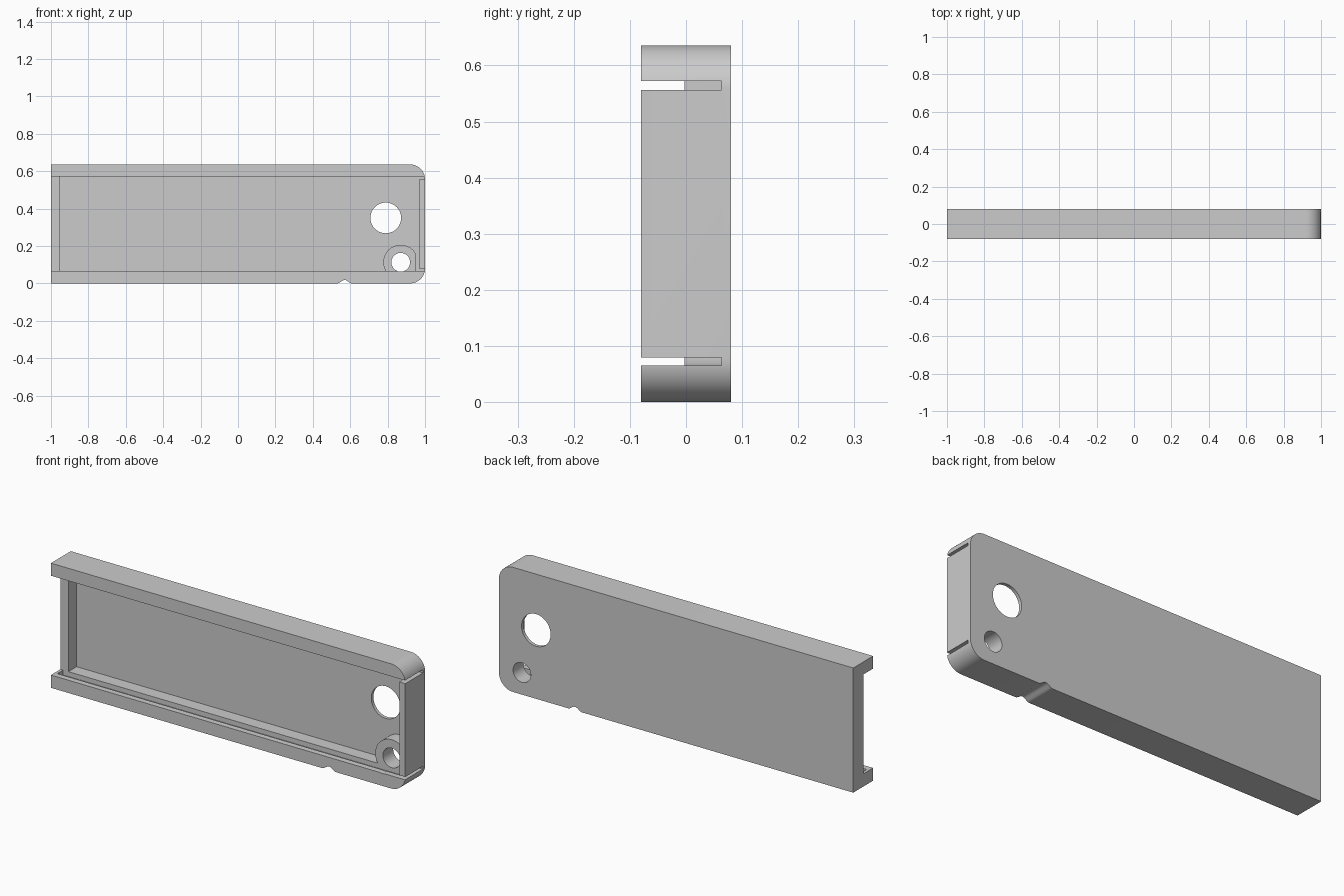
import bpy, bmesh
from math import sin, cos, pi, radians

cube = bpy.data.objects.get("Cube")
if cube:
    bpy.data.objects.remove(cube, do_unlink=True)

FRONT, BACK = -0.08, 0.08      # outer faces
FLOOR, LEDGE = 0.063, -0.003   # pocket floor and inner ledge height
LOW, HIGH, TOP = 0.065, 0.572, 0.636

grey = bpy.data.materials.new("plain grey")
grey.use_nodes = True
grey.diffuse_color = (0.6, 0.6, 0.6, 1)
grey.node_tree.nodes["Principled BSDF"].inputs["Base Color"].default_value = (0.6, 0.6, 0.6, 1)


def prism(name, outline, y0, y1):
    """Extrude an x-z outline from y0 to y1."""
    bm = bmesh.new()
    face = bm.faces.new([bm.verts.new((x, y0, z)) for x, z in outline])
    new = bmesh.ops.extrude_face_region(bm, geom=[face])["geom"]
    moved = [v for v in new if isinstance(v, bmesh.types.BMVert)]
    bmesh.ops.translate(bm, verts=moved, vec=(0, y1 - y0, 0))
    bmesh.ops.recalc_face_normals(bm, faces=bm.faces)
    mesh = bpy.data.meshes.new(name)
    bm.to_mesh(mesh)
    bm.free()
    mesh.materials.append(grey)
    ob = bpy.data.objects.new(name, mesh)
    bpy.context.collection.objects.link(ob)
    return ob


def arc(cx, cz, r, start, end, steps):
    angles = [radians(start + (end - start) * i / steps) for i in range(steps + 1)]
    return [(cx + r * cos(a), cz + r * sin(a)) for a in angles]


def disc(cx, cz, r):
    return arc(cx, cz, r, 0, 360, 64)[:-1]


def rect(x0, x1, z0, z1):
    return [(x0, z0), (x1, z0), (x1, z1), (x0, z1)]


def combine(target, other, operation):
    mod = target.modifiers.new(operation.lower(), "BOOLEAN")
    mod.operation, mod.object, mod.solver = operation, other, "EXACT"
    bpy.context.view_layer.update()
    graph = bpy.context.evaluated_depsgraph_get()
    result = bpy.data.meshes.new_from_object(target.evaluated_get(graph))
    target.modifiers.clear()
    target.data = result
    bpy.data.objects.remove(other, do_unlink=True)


def cut(target, outline, y0, y1):
    combine(target, prism("cutter", outline, y0, y1), "DIFFERENCE")


# Case block: rounded right corners, small flared notch in the bottom edge
notch = [(0.57 + 0.04 * t / 8, 0.018 * (0.5 + 0.5 * cos(pi * t / 8))) for t in range(-8, 9)]
r = 0.08
outline = [(-1, 0)] + notch
outline += arc(1 - r, r, r, -90, 0, 16) + arc(1 - r, TOP - r, r, 0, 90, 16) + [(-1, TOP)]
case = prism("case_half", outline, FRONT, BACK)

# Main pocket, and the lowered left end wall
cut(case, rect(-0.955, 0.967, LOW, HIGH), -0.2, FLOOR)
cut(case, rect(-1.1, -0.94, LOW, HIGH), -0.2, LEDGE)

# Slots beside the right end wall
for z0, z1 in ((LOW, 0.08), (0.556, HIGH)):
    cut(case, rect(0.95, 1.1, z0, z1), -0.2, FLOOR)

# Grooves hidden behind the rail lips
for z0, z1 in ((LOW - 0.025, LOW + 0.01), (HIGH - 0.01, HIGH + 0.025)):
    cut(case, rect(-0.985, 0.96, z0, z1), -0.05, LEDGE)

# Screw boss, trimmed against the rail and the end wall
boss = [(min(x, 0.95), max(z, 0.06)) for x, z in disc(0.87, 0.113, 0.093)]
combine(case, prism("boss", boss, LEDGE, 0.07), "UNION")

# Through holes
cut(case, disc(0.87, 0.113, 0.05), -0.2, 0.2)
cut(case, disc(0.79, 0.35, 0.082), -0.2, 0.2)

bpy.ops.object.select_all(action="DESELECT")
case.select_set(True)
bpy.context.view_layer.objects.active = case
bpy.ops.object.shade_smooth_by_angle(angle=radians(30))
